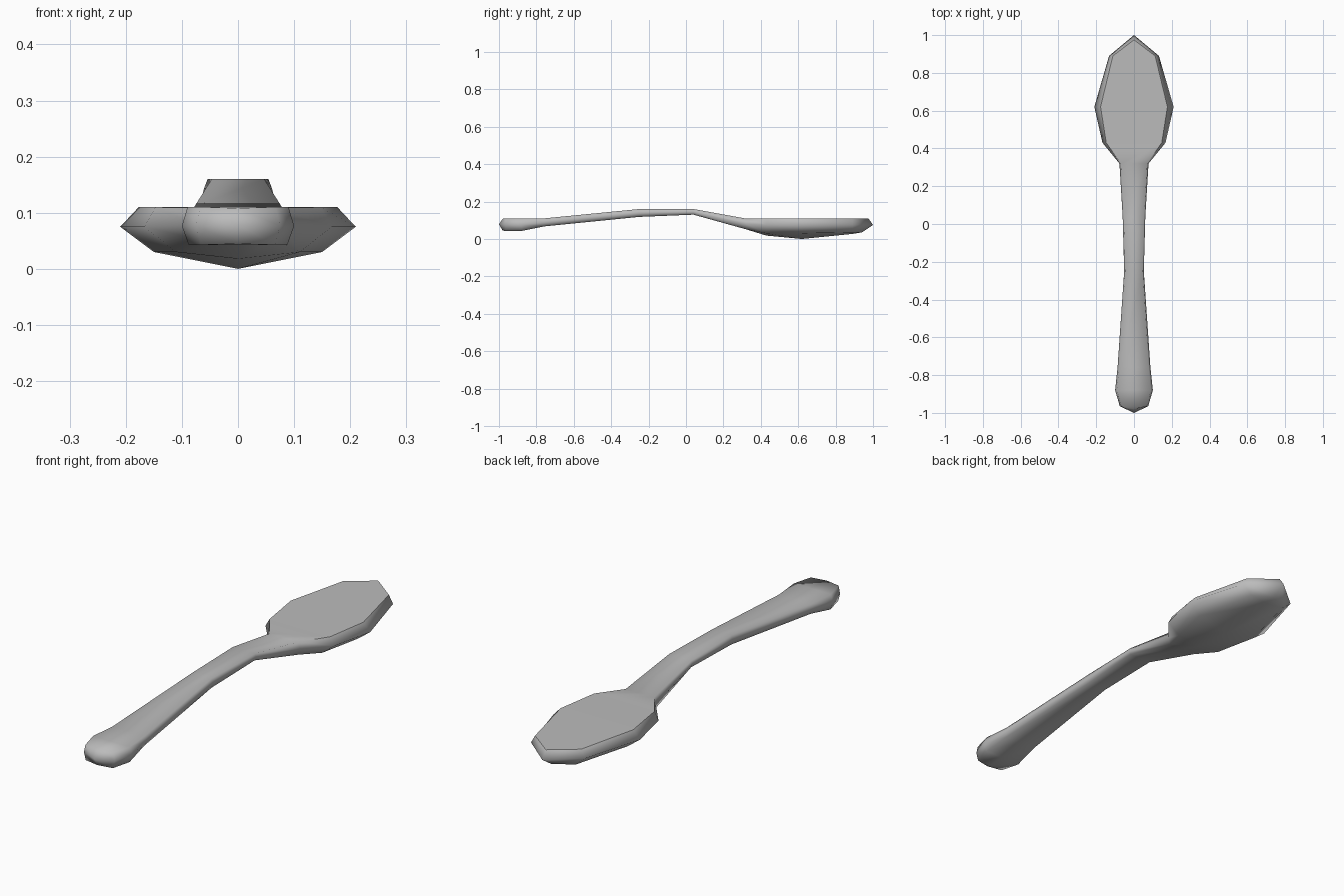
import bpy
import bmesh
from mathutils import Vector

default_cube = bpy.data.objects.get("Cube")
if default_cube:
    bpy.data.objects.remove(default_cube, do_unlink=True)


def make_material(name, colour):
    material = bpy.data.materials.new(name)
    material.use_nodes = True
    material.diffuse_color = colour
    shader = material.node_tree.nodes["Principled BSDF"]
    shader.inputs["Base Color"].default_value = colour
    return material


def section_ring(y_levels, half_widths, heights):
    """Seven-point cross-section: flat top, wide middle, shallow keel."""
    top_y, middle_y, low_y = y_levels
    top_w, middle_w, low_w = half_widths
    top_z, middle_z, low_z, keel_z = heights
    return [
        Vector((-top_w, top_y, top_z)),
        Vector((top_w, top_y, top_z)),
        Vector((middle_w, middle_y, middle_z)),
        Vector((low_w, low_y, low_z)),
        Vector((0, low_y, keel_z)),
        Vector((-low_w, low_y, low_z)),
        Vector((-middle_w, middle_y, middle_z)),
    ]


def handle_ring(y, half_width, top, bottom):
    """Slim handle section with softened upper and lower corners."""
    middle = (top + bottom) / 2
    widths = (half_width * 0.9, half_width, half_width * 0.88)
    return section_ring((y, y, y), widths, (top, middle, bottom, bottom))


def bowl_ring(y, widths, low, keel):
    """Bowl section with a level top and a bevelled rim."""
    return section_ring((y, y, y), widths, (0.11, 0.075, low, keel))


def end_ring(y_levels, heights):
    """Section closed onto the centre line."""
    return section_ring(y_levels, (0, 0, 0), heights)


# Handle, from the rounded grip to the neck
rings = [end_ring((-0.98, -1, -0.98), (0.108, 0.078, 0.045, 0.045))]
for station in [
    (-0.965, 0.075, 0.11, 0.043),
    (-0.88, 0.1, 0.11, 0.043),
    (-0.76, 0.087, 0.11, 0.067),
    (-0.25, 0.052, 0.16, 0.118),
    (0.04, 0.06, 0.16, 0.13),
    (0.32, 0.077, 0.109, 0.052),
]:
    rings.append(handle_ring(*station))

# Bowl, from the neck to the pointed tip
bowl_start = len(rings) - 1
for station in [
    (0.43, (0.147, 0.167, 0.11), 0.03, 0.018),
    (0.62, (0.177, 0.21, 0.15), 0.03, 0),
    (0.89, (0.112, 0.132, 0.085), 0.035, 0.027),
]:
    rings.append(bowl_ring(*station))
rings.append(end_ring((0.975, 1, 0.94), (0.11, 0.075, 0.035, 0.035)))

# Skin the sections into one continuous body
bm = bmesh.new()
loops = [[bm.verts.new(point) for point in ring] for ring in rings]
for index, (first, second) in enumerate(zip(loops, loops[1:])):
    count = len(first)
    for side in range(count):
        after = (side + 1) % count
        bm.faces.new((first[side], first[after], second[after], second[side]))
    # Crisp rim around the level top of the bowl
    if index >= bowl_start:
        for side in range(2):
            bm.edges.get((first[side], second[side])).smooth = False
bmesh.ops.remove_doubles(bm, verts=bm.verts, dist=0.0001)
bmesh.ops.recalc_face_normals(bm, faces=bm.faces)
for face in bm.faces:
    face.smooth = True

mesh = bpy.data.meshes.new("spoon")
bm.to_mesh(mesh)
bm.free()
mesh.materials.append(make_material("metal grey", (0.5, 0.5, 0.5, 1)))
spoon = bpy.data.objects.new("spoon", mesh)
bpy.context.collection.objects.link(spoon)
